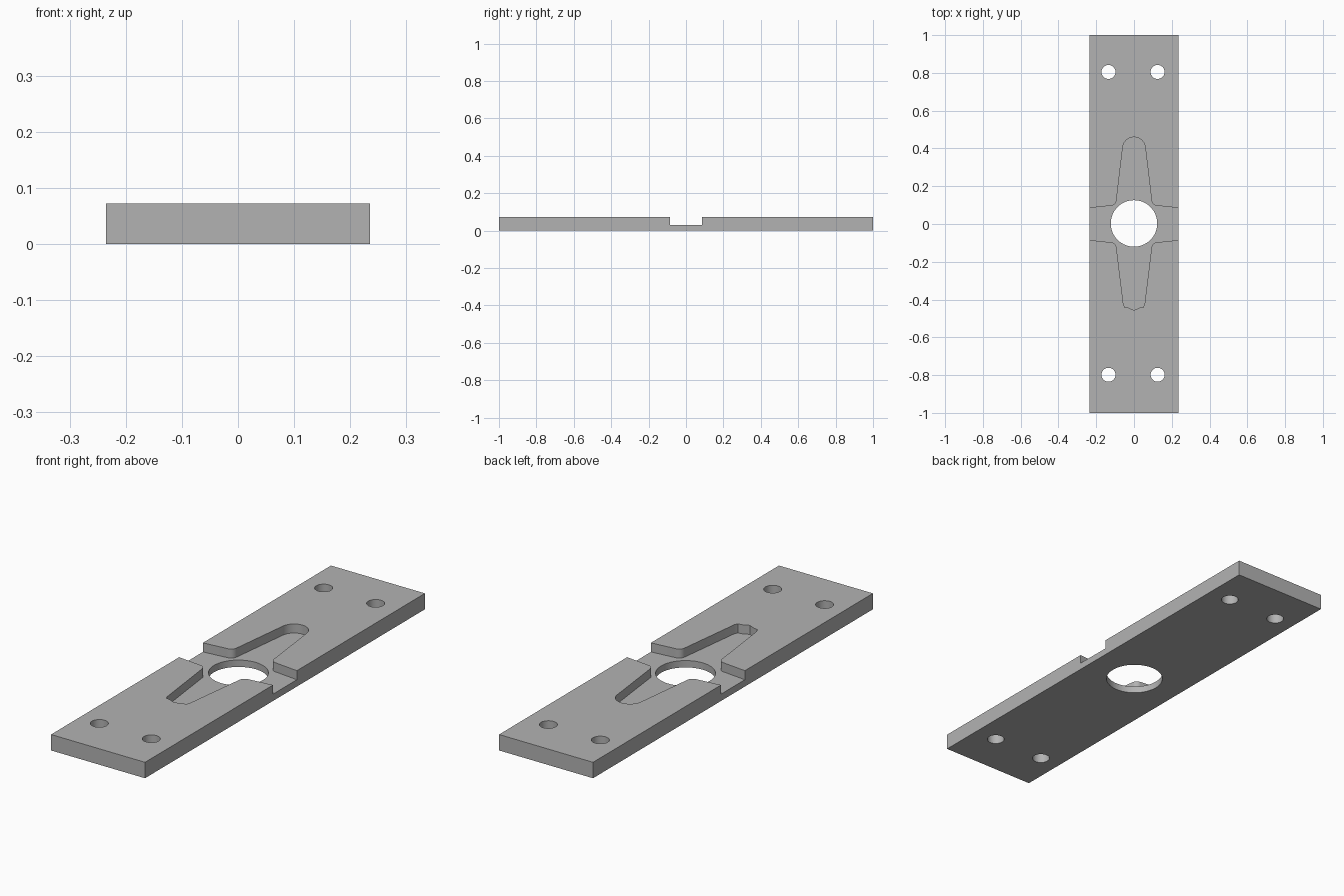
import bpy, bmesh, math

cube = bpy.data.objects.get("Cube")
if cube:
    bpy.data.objects.remove(cube, do_unlink=True)

THICK, FLOOR = 0.072, 0.031
HALF_W = 0.235

grey = bpy.data.materials.new("plain grey")
grey.use_nodes = True
colour = (0.45, 0.45, 0.45, 1)
grey.diffuse_color = colour
grey.node_tree.nodes["Principled BSDF"].inputs["Base Color"].default_value = colour


def prism(name, outline, z0, z1):
    """Extrude a closed outline between two heights."""
    bm = bmesh.new()
    face = bm.faces.new([bm.verts.new((x, y, z0)) for x, y in outline])
    grown = bmesh.ops.extrude_face_region(bm, geom=[face])["geom"]
    top = [v for v in grown if isinstance(v, bmesh.types.BMVert)]
    bmesh.ops.translate(bm, verts=top, vec=(0, 0, z1 - z0))
    bmesh.ops.recalc_face_normals(bm, faces=bm.faces)
    mesh = bpy.data.meshes.new(name)
    bm.to_mesh(mesh)
    bm.free()
    mesh.materials.append(grey)
    obj = bpy.data.objects.new(name, mesh)
    bpy.context.collection.objects.link(obj)
    return obj


def arc(cx, cy, r, start, end, steps):
    angles = [math.radians(start + (end - start) * i / steps) for i in range(steps + 1)]
    return [(cx + r * math.cos(a), cy + r * math.sin(a)) for a in angles]


def circle(cx, cy, r, steps=48):
    return arc(cx, cy, r, 0, 360, steps)[:-1]


def cut(target, outline, z0, z1):
    """Subtract an extruded outline from the target."""
    cutter = prism("cutter", outline, z0, z1)
    cutter.hide_render = True
    mod = target.modifiers.new("cut", "BOOLEAN")
    mod.operation, mod.solver, mod.object = "DIFFERENCE", "EXACT", cutter
    bpy.context.view_layer.objects.active = target
    bpy.ops.object.modifier_apply(modifier=mod.name)
    bpy.data.objects.remove(cutter, do_unlink=True)


# Base plate
plate = prism("mounting_plate",
              [(-HALF_W, -1), (HALF_W, -1), (HALF_W, 1), (-HALF_W, 1)], 0, THICK)

# Cross-shaped recess: tapered side arms, rounded land corners, long tongues
shoulder = [(0.3, 0.078)] + arc(0.122, 0.126, 0.029, 270, 188, 8)
rounded_tip = arc(0, 0.40, 0.06, 8, 90, 10)
blunt_tip = [(0.056, -0.425), (0.049, -0.441), (0.03, -0.443), (0, -0.457)]
right = blunt_tip[::-1] + [(x, -y) for x, y in reversed(shoulder)] + shoulder + rounded_tip
left = [(-x, y) for x, y in reversed(right[1:-1])]
cut(plate, right + left, FLOOR, THICK + 0.05)

# Central bore and four screw holes
cut(plate, circle(0, 0.003, 0.123, 64), -0.05, THICK + 0.05)
for x in (-0.135, 0.125):
    for y in (-0.798, 0.805):
        cut(plate, circle(x, y, 0.037), -0.05, THICK + 0.05)

# Smooth walls with crisp rims
bpy.ops.object.select_all(action="DESELECT")
plate.select_set(True)
bpy.context.view_layer.objects.active = plate
bpy.ops.object.shade_smooth_by_angle(angle=math.radians(25))
